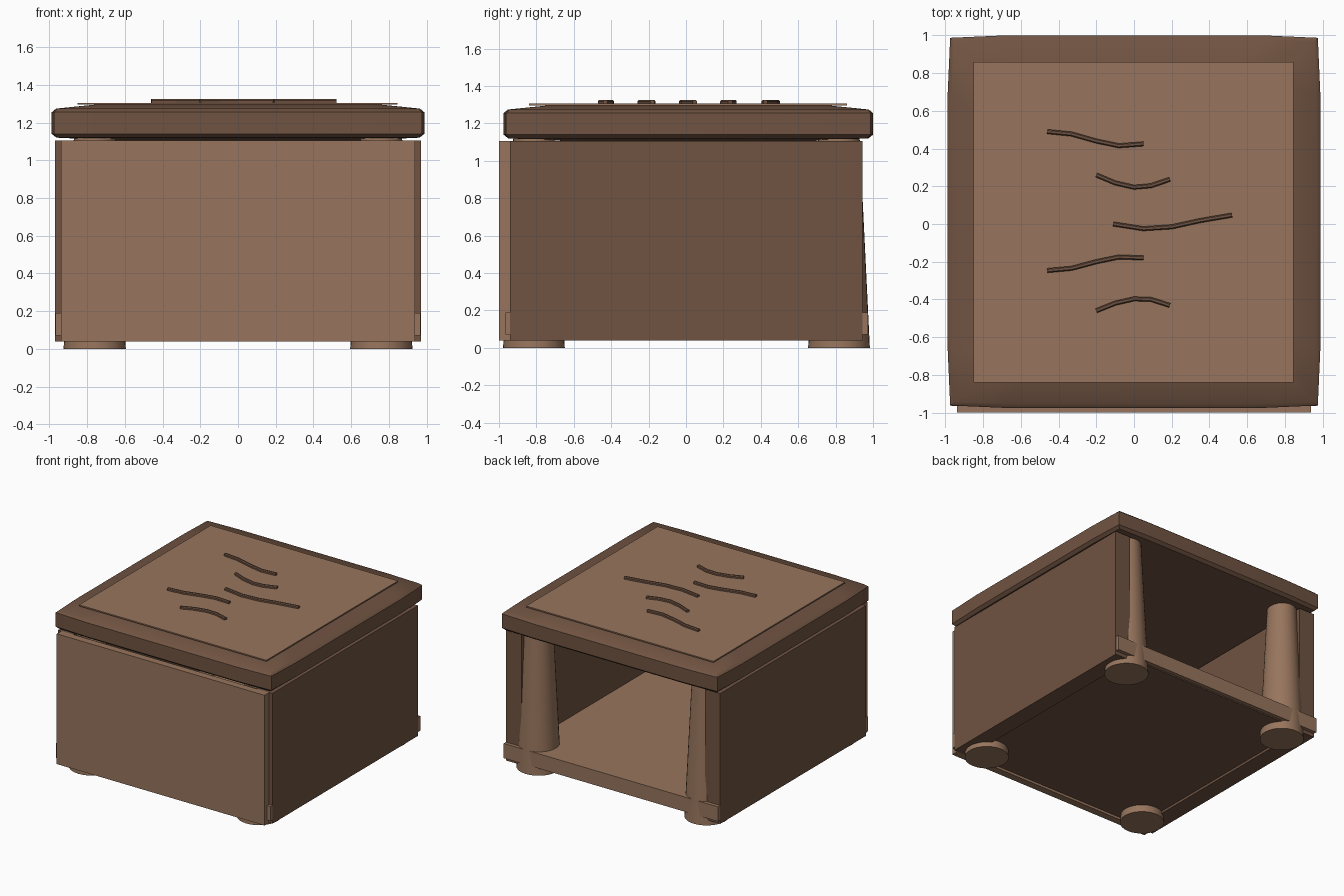
import bpy, bmesh, math
from mathutils import Vector

if "Cube" in bpy.data.objects:
    bpy.data.objects.remove(bpy.data.objects["Cube"], do_unlink=True)


def material(name, rgb):
    m = bpy.data.materials.new(name)
    m.use_nodes = True
    m.diffuse_color = (*rgb, 1)
    m.node_tree.nodes["Principled BSDF"].inputs["Base Color"].default_value = (*rgb, 1)
    return m


LIGHT = material("light wood", (0.312, 0.178, 0.109))
DARK = material("dark wood", (0.162, 0.087, 0.054))


def add(name, bm, mat, smooth=False):
    bmesh.ops.recalc_face_normals(bm, faces=bm.faces)
    me = bpy.data.meshes.new(name)
    bm.to_mesh(me)
    bm.free()
    me.materials.append(mat)
    ob = bpy.data.objects.new(name, me)
    bpy.context.collection.objects.link(ob)
    if smooth:
        bpy.ops.object.select_all(action="DESELECT")
        ob.select_set(True)
        bpy.context.view_layer.objects.active = ob
        bpy.ops.object.shade_smooth_by_angle(angle=math.radians(35))
    return ob


def box(name, lo, hi, mat):
    bm = bmesh.new()
    bmesh.ops.create_cube(bm, size=1)
    for v in bm.verts:
        v.co = [l + (c + 0.5) * (h - l) for c, l, h in zip(v.co, lo, hi)]
    return add(name, bm, mat)


def loft(bm, rings):
    """Bridge closed rings of points and cap both ends."""
    rows = [[bm.verts.new(p) for p in r] for r in rings]
    n = len(rows[0])
    for a, b in zip(rows, rows[1:]):
        for i in range(n):
            bm.faces.new((a[i], a[(i + 1) % n], b[(i + 1) % n], b[i]))
    bm.faces.new(rows[0][::-1])
    bm.faces.new(rows[-1])


# Body: front panel, thick side walls, floor and underside; the back is open
box("front_panel", (-0.94, -1.0, 0.04), (0.94, -0.94, 1.105), LIGHT)
for side, s in (("left", 1), ("right", -1)):
    x = sorted((s * 0.83, s * 0.97))
    box(side + "_wall", (x[0], -0.94, 0.04), (x[1], 0.943, 1.105), DARK)
box("floor", (-0.969, -0.965, 0.07), (0.969, 0.972, 0.19), LIGHT)
box("underside", (-0.83, -0.94, 0.06), (0.83, 0.94, 0.07), DARK)

# Tapered corner posts that end below as round feet
for ny, y in (("front", -0.813), ("back", 0.818)):
    for nx, x in (("left", 0.76), ("right", -0.76)):
        bm = bmesh.new()
        circle = [2 * math.pi * i / 32 for i in range(32)]
        loft(bm, [[(x + r * math.cos(a), y + r * math.sin(a), z) for a in circle]
                  for r, z in ((0.165, 0.0), (0.11, 1.13))])
        add(f"{ny}_{nx}_post", bm, LIGHT, True)


# Cushioned lid with slightly bowed edges
def lid_ring(z, half, bow):
    pts = []
    for q in range(4):
        c, s = round(math.cos(q * math.pi / 2)), round(math.sin(q * math.pi / 2))
        for u, v in ((-half, -half), (-0.7 * half, -half - bow), (0.7 * half, -half - bow)):
            pts.append((c * u - s * v, s * u + c * v + 0.0125, z))
    return pts


bm = bmesh.new()
loft(bm, [lid_ring(*r) for r in ((1.105, 0.64, 0), (1.12, 0.955, 0.008), (1.14, 0.975, 0.013),
                                 (1.255, 0.975, 0.013), (1.274, 0.955, 0.01), (1.296, 0.75, 0))])
add("lid", bm, DARK, True)
box("lid_inlay", (-0.85, -0.84, 1.295), (0.845, 0.86, 1.305), LIGHT)

# Raised wavy grain strokes on the lid
strokes = (
    ((-0.46, 0.49), (-0.33, 0.477), (-0.2, 0.44), (-0.08, 0.415), (0.05, 0.425)),
    ((-0.2, 0.26), (-0.1, 0.218), (0, 0.195), (0.09, 0.203), (0.19, 0.237)),
    ((-0.11, 0), (0.05, -0.025), (0.2, -0.015), (0.35, 0.018), (0.52, 0.047)),
    ((-0.46, -0.247), (-0.33, -0.235), (-0.2, -0.2), (-0.08, -0.175), (0.05, -0.18)),
    ((-0.2, -0.46), (-0.1, -0.42), (0, -0.397), (0.09, -0.4), (0.19, -0.432)),
)
for k, path in enumerate(strokes):
    rings = []
    for i, p in enumerate(path):
        d = Vector(path[min(i + 1, 4)]) - Vector(path[max(i - 1, 0)])
        n = Vector((-d.y, d.x)).normalized()
        rings.append([(p[0] + n.x * w, p[1] + n.y * w, z) for w, z in
                      ((-0.012, 1.302), (0.012, 1.302), (0.012, 1.318), (0.006, 1.325),
                       (-0.006, 1.325), (-0.012, 1.318))])
    bm = bmesh.new()
    loft(bm, rings)
    add(f"grain_stroke_{k + 1}", bm, DARK)
